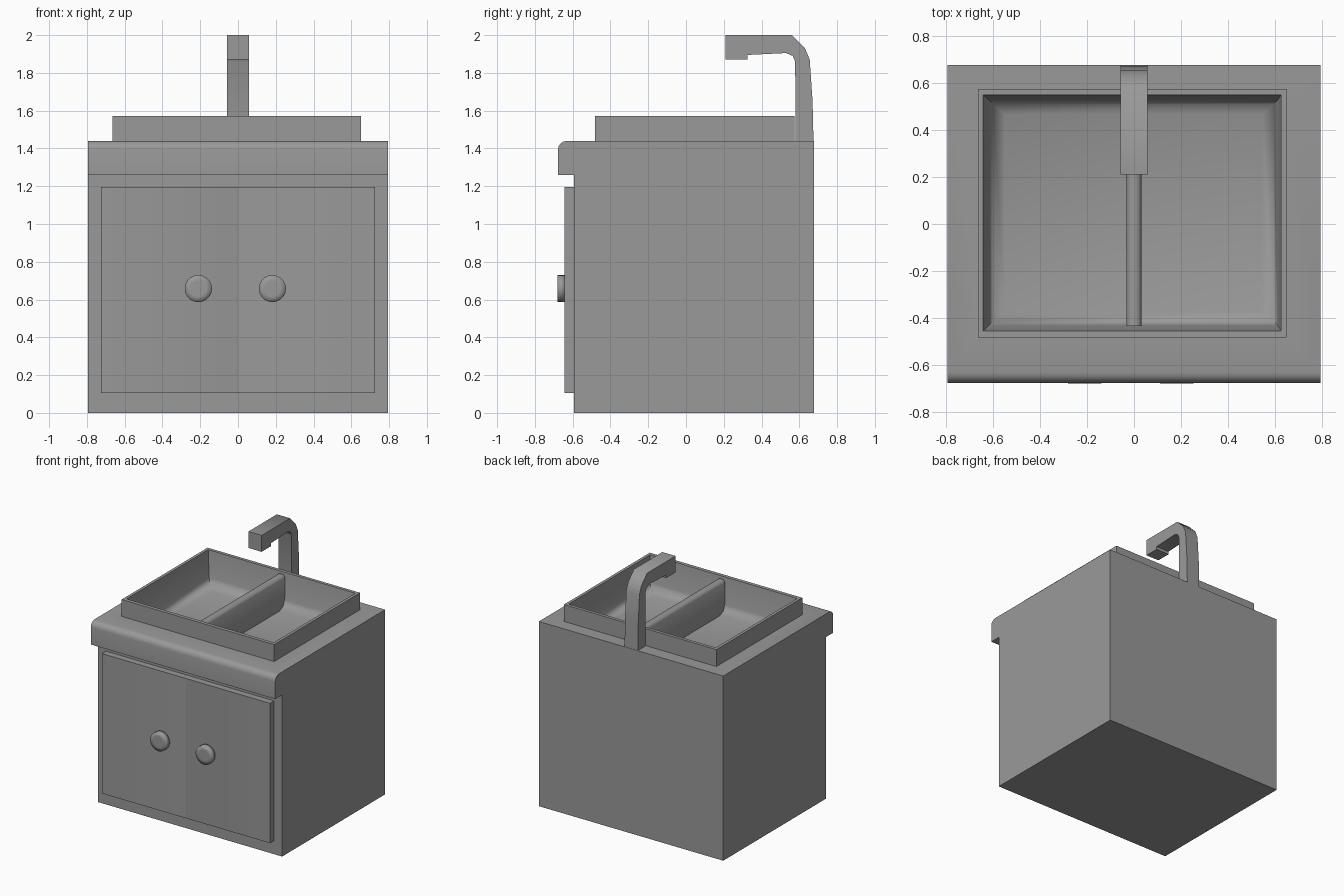
import bpy, bmesh, math
from mathutils import Matrix

if "Cube" in bpy.data.objects:
    bpy.data.objects.remove(bpy.data.objects["Cube"])

# Dark grey used on every part
GREY = bpy.data.materials.new("dark_grey")
GREY.diffuse_color = (0.32, 0.32, 0.32, 1)
GREY.use_nodes = True
GREY.node_tree.nodes["Principled BSDF"].inputs["Base Color"].default_value = GREY.diffuse_color


def finish(bm, name, angle=50):
    bmesh.ops.recalc_face_normals(bm, faces=bm.faces)
    mesh = bpy.data.meshes.new(name)
    bm.to_mesh(mesh)
    bm.free()
    mesh.materials.append(GREY)
    ob = bpy.data.objects.new(name, mesh)
    bpy.context.collection.objects.link(ob)
    bpy.ops.object.select_all(action='DESELECT')
    ob.select_set(True)
    bpy.context.view_layer.objects.active = ob
    bpy.ops.object.shade_smooth_by_angle(angle=math.radians(angle))
    return ob


def extrude(points, vec):
    """Solid from a closed outline of 3D points swept along vec."""
    bm = bmesh.new()
    face = bm.faces.new([bm.verts.new(p) for p in points])
    top = bmesh.ops.extrude_face_region(bm, geom=[face], use_keep_orig=True)
    bmesh.ops.translate(bm, vec=vec, verts=[g for g in top['geom'] if isinstance(g, bmesh.types.BMVert)])
    bmesh.ops.recalc_face_normals(bm, faces=bm.faces)
    return bm


RIM = (-0.665, 0.65, -0.483, 0.575)   # x0, x1, y0, y1 of the basin's outside
HALF = 0.795
BACK = 0.677

# Cabinet and overhanging counter: one side profile, with an opening for the basin
r = 0.045
nose = [(-BACK + r - r * math.cos(a), 1.44 - r + r * math.sin(a))
        for a in (math.radians(22.5 * i) for i in range(5))]
profile = [(BACK, 0), (-0.592, 0), (-0.592, 1.26), (-BACK, 1.26)] + nose + [(BACK, 1.44)]
bm = extrude([(-HALF, y, z) for y, z in profile], (2 * HALF, 0, 0))
top = next(f for f in bm.faces if f.normal.z > 0.99 and f.calc_center_median().z > 1.43)
bmesh.ops.inset_individual(bm, faces=[top], thickness=0.1)
for v in top.verts:
    v.co.x = RIM[1] if v.co.x > 0 else RIM[0]
    v.co.y = RIM[3] if v.co.y > 0 else RIM[2]
bmesh.ops.delete(bm, geom=[top], context='FACES_ONLY')
finish(bm, "cabinet")

# Basin: rectangular rings from the counter over the rim down to the floor
rings = [(*RIM, 1.44), (*RIM, 1.572), (-0.642, 0.627, -0.455, 0.55, 1.572),
         (-0.618, 0.612, -0.432, 0.528, 1.37), (-0.6, 0.595, -0.415, 0.51, 1.325),
         (-0.55, 0.545, -0.37, 0.465, 1.305)]
bm = bmesh.new()
loops = [[bm.verts.new((x, y, z)) for x, y in ((x0, y0), (x1, y0), (x1, y1), (x0, y1))]
         for x0, x1, y0, y1, z in rings]
for a, b in zip(loops, loops[1:]):
    for i in range(4):
        j = (i + 1) % 4
        bm.faces.new((a[i], a[j], b[j], b[i]))
bm.faces.new(loops[-1])
finish(bm, "basin", 65)

# Divider between the two bowls
divider = [(-0.032, 1.305), (0.032, 1.305), (0.032, 1.54), (0.018, 1.56), (-0.018, 1.56), (-0.032, 1.54)]
finish(extrude([(x, -0.435, z) for x, z in divider], (0, 0.97, 0)), "basin_divider", 60)

# Pair of doors with a fine groove where they meet
door = [(0, -0.592), (0.725, -0.592), (0.725, -0.642), (0.012, -0.642), (0, -0.638)]
for side, name in ((-1, "left_door"), (1, "right_door")):
    finish(extrude([(side * x, y, 0.105) for x, y in door], (0, 0, 1.09)), name)

# Round door knobs
for x, name in ((-0.21, "left_knob"), (0.182, "right_knob")):
    bm = bmesh.new()
    bmesh.ops.create_cone(bm, cap_ends=True, segments=20, radius1=0.072, radius2=0.072, depth=0.04,
                          matrix=Matrix.Translation((x, -0.66, 0.658)) @ Matrix.Rotation(math.pi / 2, 4, 'X'))
    bmesh.ops.inset_individual(bm, faces=[f for f in bm.faces if f.normal.y < -0.9], thickness=0.03)
    finish(bm, name, 120)

# Faucet: bent square spout
spout = [(0.58, 1.44), (0.675, 1.44), (0.67, 1.65), (0.655, 1.87), (0.63, 1.93), (0.56, 2.0),
         (0.21, 2.0), (0.21, 1.872), (0.325, 1.872), (0.325, 1.895), (0.53, 1.905),
         (0.565, 1.89), (0.578, 1.86)]
finish(extrude([(-0.057, y, z) for y, z in spout], (0.114, 0, 0)), "faucet")
